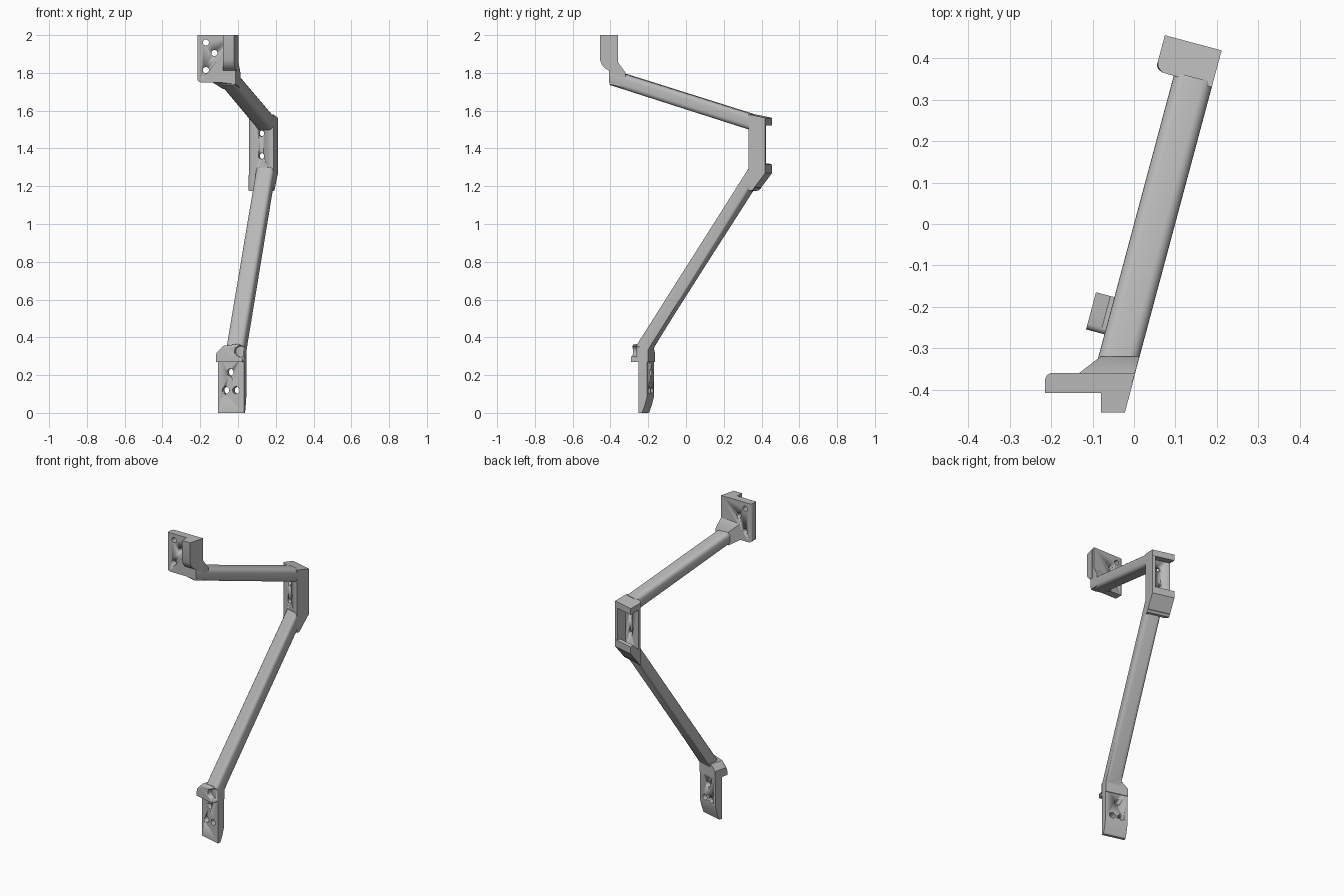
import bpy, bmesh, math
from mathutils import Vector, Matrix

cube = bpy.data.objects.get("Cube")
if cube:
    bpy.data.objects.remove(cube)

grey = bpy.data.materials.new("plain grey")
grey.use_nodes = True
colour = (0.48, 0.48, 0.48, 1)
grey.diffuse_color = colour
grey.node_tree.nodes["Principled BSDF"].inputs["Base Color"].default_value = colour

TURN = math.radians(15)
S, C = math.sin(TURN), math.cos(TURN)
LEFT, BAR, RIGHT = -0.046, 0.0, 0.096   # sideways limits of the bracket


def arm(u, v, z):
    """Turned frame: u runs along the arm, v across it."""
    return Vector((u * S + v * C, u * C - v * S, z))


def side(p, v):
    return arm(p[0], v, p[1])


def face_on(p, u):
    return arm(u, p[0], p[1])


def flat(p, z):
    return Vector((p[0], p[1], z))


def finish(name, bm):
    bmesh.ops.recalc_face_normals(bm, faces=bm.faces[:])
    mesh = bpy.data.meshes.new(name)
    bm.to_mesh(mesh)
    bm.free()
    obj = bpy.data.objects.new(name, mesh)
    bpy.context.collection.objects.link(obj)
    mesh.materials.append(grey)
    bpy.ops.object.select_all(action="DESELECT")
    obj.select_set(True)
    bpy.context.view_layer.objects.active = obj
    bpy.ops.object.shade_smooth_by_angle(angle=math.radians(35))
    return obj


def prism(name, profile, start, end, place, rule=None, radius=0.02):
    """Extrude a profile and round the edges picked by rule."""
    bm = bmesh.new()
    rings = [[bm.verts.new(place(p, t)) for p in profile] for t in (start, end)]
    bm.faces.new(rings[0])
    bm.faces.new(rings[1])
    n = len(profile)
    for i in range(n):
        j = (i + 1) % n
        bm.faces.new((rings[0][i], rings[0][j], rings[1][j], rings[1][i]))
    if rule:
        edges = [e for e in bm.edges if rule(e)]
        bmesh.ops.bevel(bm, geom=edges, offset=radius, segments=5, profile=0.5,
                        affect="EDGES", clamp_overlap=False)
    return finish(name, bm)


def drill(obj, centre, axis, radius, depth):
    bm = bmesh.new()
    turn = axis.to_track_quat("Z", "Y").to_matrix().to_4x4()
    bmesh.ops.create_cone(bm, cap_ends=True, segments=24, radius1=radius,
                          radius2=radius, depth=depth,
                          matrix=Matrix.Translation(centre) @ turn)
    cutter = finish("hole_cutter", bm)
    cutter.hide_render = True
    mod = obj.modifiers.new("hole", "BOOLEAN")
    mod.operation, mod.solver, mod.object = "DIFFERENCE", "EXACT", cutter
    bpy.context.view_layer.objects.active = obj
    bpy.ops.object.modifier_apply(modifier=mod.name)
    bpy.data.objects.remove(cutter)


def long_edge(e):
    return e.calc_length() > 0.5


def along(e):
    return (e.verts[1].co - e.verts[0].co).normalized()


ALONG = arm(1, 0, 0)
ACROSS = arm(0, 1, 0)


def outer_corner(e):
    """Upright edge on the free front corner."""
    mid = (e.verts[0].co + e.verts[1].co) / 2
    return (abs(along(e).z) > 0.99 and mid.dot(ACROSS) < LEFT + 0.005
            and mid.dot(ALONG) < 0.38)


# Two long bars with rounded edges
prism("upper_bar", [(-0.395, 1.735), (-0.395, 1.818), (0.38, 1.582), (0.38, 1.495)],
      BAR, RIGHT, side, long_edge, 0.025)
prism("lower_bar", [(-0.25, 0.36), (0.367, 1.3), (0.385, 1.3), (0.385, 1.19),
                    (-0.16, 0.37), (-0.19, 0.32), (-0.23, 0.32)],
      BAR, RIGHT, side, long_edge, 0.025)

# Middle channel: drilled plate, side wall and two flanges
plate = prism("channel_plate", [(0.371, 1.18), (0.371, 1.57), (0.4, 1.57), (0.4, 1.19)],
              LEFT, RIGHT, side, outer_corner, 0.025)
for z in (1.36, 1.48):
    drill(plate, arm(0.385, 0.028, z), ALONG, 0.016, 0.2)
prism("channel_wall", [(0.368, 1.58), (0.459, 1.56), (0.459, 1.28), (0.385, 1.18),
                       (0.368, 1.18)], RIGHT - 0.022, RIGHT, side)
prism("top_flange", [(0.371, 1.58), (0.46, 1.562), (0.46, 1.522), (0.4, 1.535),
                     (0.371, 1.5)], LEFT, RIGHT, side, outer_corner, 0.025)
prism("bottom_flange", [(0.371, 1.29), (0.371, 1.175), (0.388, 1.178), (0.46, 1.27),
                        (0.46, 1.315), (0.44, 1.32), (0.4, 1.28)],
      LEFT, RIGHT, side, outer_corner, 0.025)

# Lower mount: drilled plate with a hook lip
foot = prism("foot_plate", [(-0.234, 0), (-0.215, 0), (-0.2, 0.04), (-0.187, 0.09),
                            (-0.187, 0.32), (-0.234, 0.32)], LEFT, RIGHT, side)
for v, z in ((0.02, 0.215), (-0.005, 0.12), (0.052, 0.12)):
    drill(foot, arm(-0.21, v, z), ALONG, 0.019, 0.2)
shoulder = [(LEFT, 0.27), (LEFT, 0.32), (-0.01, 0.355), (0.07, 0.365), (RIGHT, 0.35),
            (RIGHT, 0.27)]
hook = prism("foot_hook", shoulder, -0.276, -0.234, face_on,
             lambda e: abs(along(e).dot(ALONG)) < 0.1 and e.verts[0].co.z > 0.3
             and e.verts[1].co.z > 0.3 and e.verts[0].co.dot(ALONG) < -0.25, 0.015)
drill(hook, arm(-0.27, 0.084, 0.325), ALONG, 0.03, 0.05)
prism("foot_shoulder", shoulder, -0.235, -0.183, face_on)

# Upper mount: square plate, front tab and flared neck
head = prism("head_plate", [(-0.215, -0.408), (-0.012, -0.408), (0.003, -0.36),
                            (-0.215, -0.36)], 1.75, 2.0, flat,
             lambda e: (e.verts[0].co + e.verts[1].co).x < -0.42
             and (abs(along(e).y) > 0.9 and e.verts[0].co.z < 1.8
                  or abs(along(e).z) > 0.9 and e.verts[0].co.y > -0.38), 0.018)
for x, z in ((-0.17, 1.96), (-0.125, 1.905), (-0.17, 1.815)):
    drill(head, Vector((x, -0.385, z)), Vector((0, 1, 0)), 0.016, 0.2)


def tab_side(p, t):
    right = 0.1 + 0.268 * p[0]
    return Vector((right if t else -0.08, p[0], p[1]))


prism("head_tab", [(-0.455, 2.0), (-0.455, 1.87), (-0.447, 1.845), (-0.43, 1.825),
                   (-0.405, 1.81), (-0.385, 1.81), (-0.385, 2.0)], 0, 1, tab_side)

# Neck blends the plate into the bar
bm = bmesh.new()
for x, y, z in ((-0.135, -0.362, 1.75), (-0.135, -0.362, 1.855), (0.002, -0.362, 1.86),
                (0.002, -0.362, 1.73), (-0.08, -0.32, 1.715), (-0.08, -0.32, 1.8),
                (0.013, -0.32, 1.8), (0.01, -0.32, 1.72), (-0.1, -0.406, 1.75),
                (-0.012, -0.406, 1.74), (-0.012, -0.406, 1.83)):
    bm.verts.new((x, y, z))
bmesh.ops.convex_hull(bm, input=bm.verts[:])
finish("head_neck", bm)
